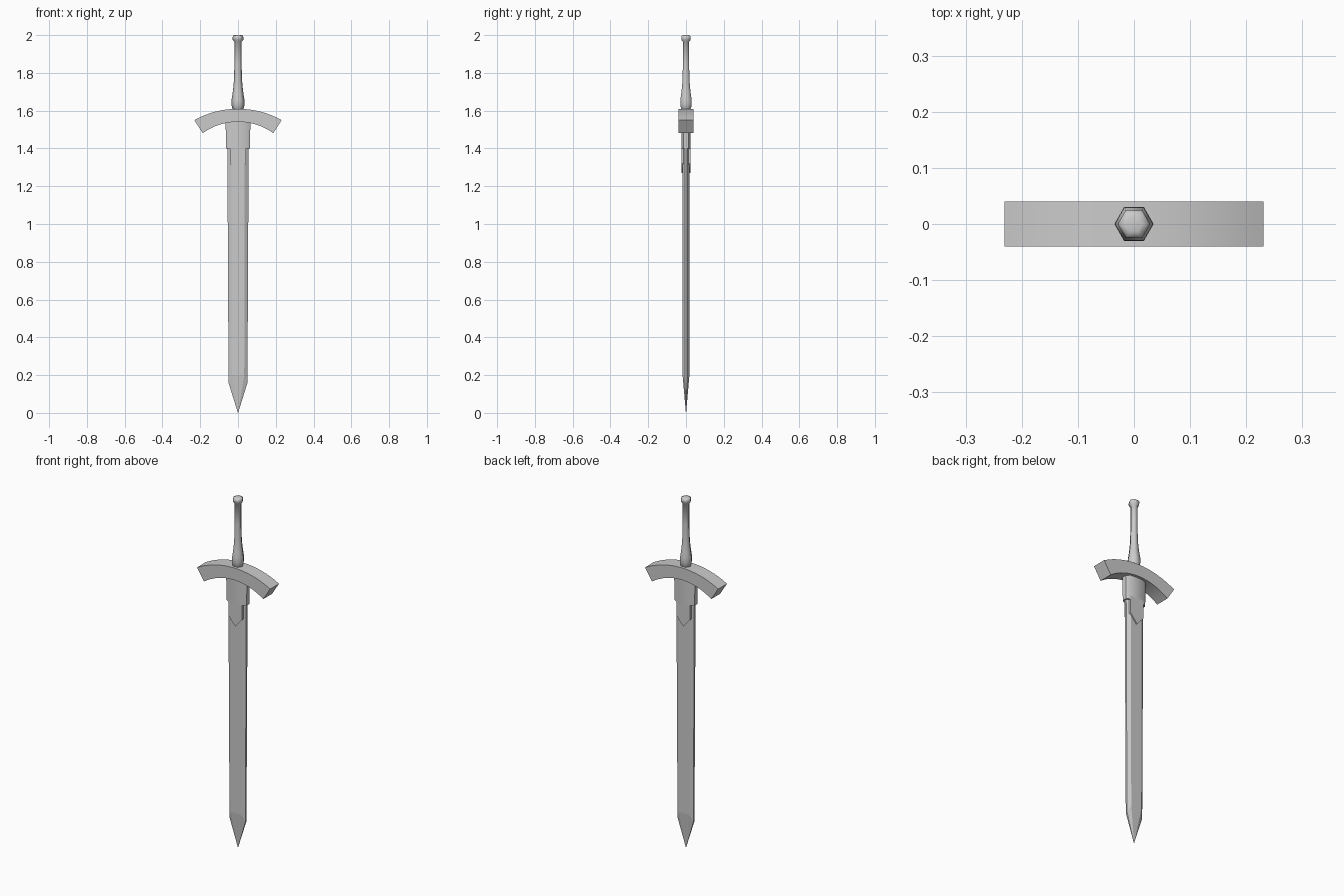
import bpy, math

if "Cube" in bpy.data.objects:
    bpy.data.objects.remove(bpy.data.objects["Cube"])

def make(name, verts, faces, smooth=None):
    me = bpy.data.meshes.new(name)
    me.from_pydata(verts, [], faces)
    me.update()
    ob = bpy.data.objects.new(name, me)
    bpy.context.collection.objects.link(ob)
    bpy.ops.object.select_all(action='DESELECT')
    ob.select_set(True)
    bpy.context.view_layer.objects.active = ob
    bpy.ops.object.mode_set(mode='EDIT')
    bpy.ops.mesh.select_all(action='SELECT')
    bpy.ops.mesh.normals_make_consistent(inside=False)
    bpy.ops.object.mode_set(mode='OBJECT')
    if smooth:
        bpy.ops.object.shade_smooth_by_angle(angle=math.radians(smooth))
    return ob

def loft(name, rings, smooth=None):
    n = len(rings[0])
    faces = [(k*n + i, k*n + (i+1) % n, (k+1)*n + (i+1) % n, (k+1)*n + i)
             for k in range(len(rings)-1) for i in range(n)]
    faces += [tuple(range(n)), tuple(range((len(rings)-1)*n, len(rings)*n))]
    return make(name, [v for r in rings for v in r], faces, smooth)

def prism(name, outline, y0, y1, smooth=None):
    return loft(name, [[(x, y, z) for x, z in outline] for y in (y0, y1)], smooth)

def section(edge, flat, edge_y, flat_y, z_edge, z_flat):
    # eight-sided blade section: narrow edges, bevels and broad flats
    q = [(edge, edge_y, z_edge), (flat, flat_y, z_flat)]
    return (q + [(-x, y, z) for x, y, z in q[::-1]]
            + [(-x, -y, z) for x, y, z in q]
            + [(x, -y, z) for x, y, z in q[::-1]])

# Blade, tapering to the point
loft("blade", [section(0.0006, 0.0004, 0.0004, 0.0006, 0.0, 0.0),
               section(0.05, 0.033, 0.005, 0.018, 0.16, 0.2),
               section(0.057, 0.036, 0.006, 0.018, 1.55, 1.55)])

# Collar below the guard
loft("collar", [section(0.063, 0.045, 0.013, 0.025, 1.4, 1.4),
                section(0.066, 0.046, 0.013, 0.025, 1.56, 1.56)], 40)

# Pointed tongues on both faces of the blade
tongue = [(-0.043, 1.42), (-0.043, 1.32), (0, 1.27), (0.043, 1.32), (0.043, 1.42)]
for side, s in (("front", -1), ("back", 1)):
    prism("collar_tongue_" + side, tongue, 0.008 * s, 0.025 * s)

# Curved crossguard
def arc(half, z_mid, z_end, n=16):
    sag = z_mid - z_end
    r = (half**2 + sag**2) / (2 * sag)
    a = math.asin(half / r)
    return [(r * math.sin(t), z_mid - r + r * math.cos(t))
            for t in (-a + 2 * a * i / n for i in range(n + 1))]

prism("crossguard", arc(0.231, 1.61, 1.55) + arc(0.187, 1.541, 1.481)[::-1],
      -0.04, 0.04, 30)

# Six-sided grip with swollen base and small pommel
profile = [(0.024, 1.6), (0.031, 1.615), (0.035, 1.635), (0.034, 1.66),
           (0.029, 1.69), (0.024, 1.73), (0.021, 1.77), (0.019, 1.85),
           (0.019, 1.965), (0.028, 1.975), (0.029, 1.988), (0.025, 1.997),
           (0.015, 2.0)]
loft("grip", [[(r * math.cos(i * math.pi / 3), r * math.sin(i * math.pi / 3), z)
               for i in range(6)] for r, z in profile], 62)
